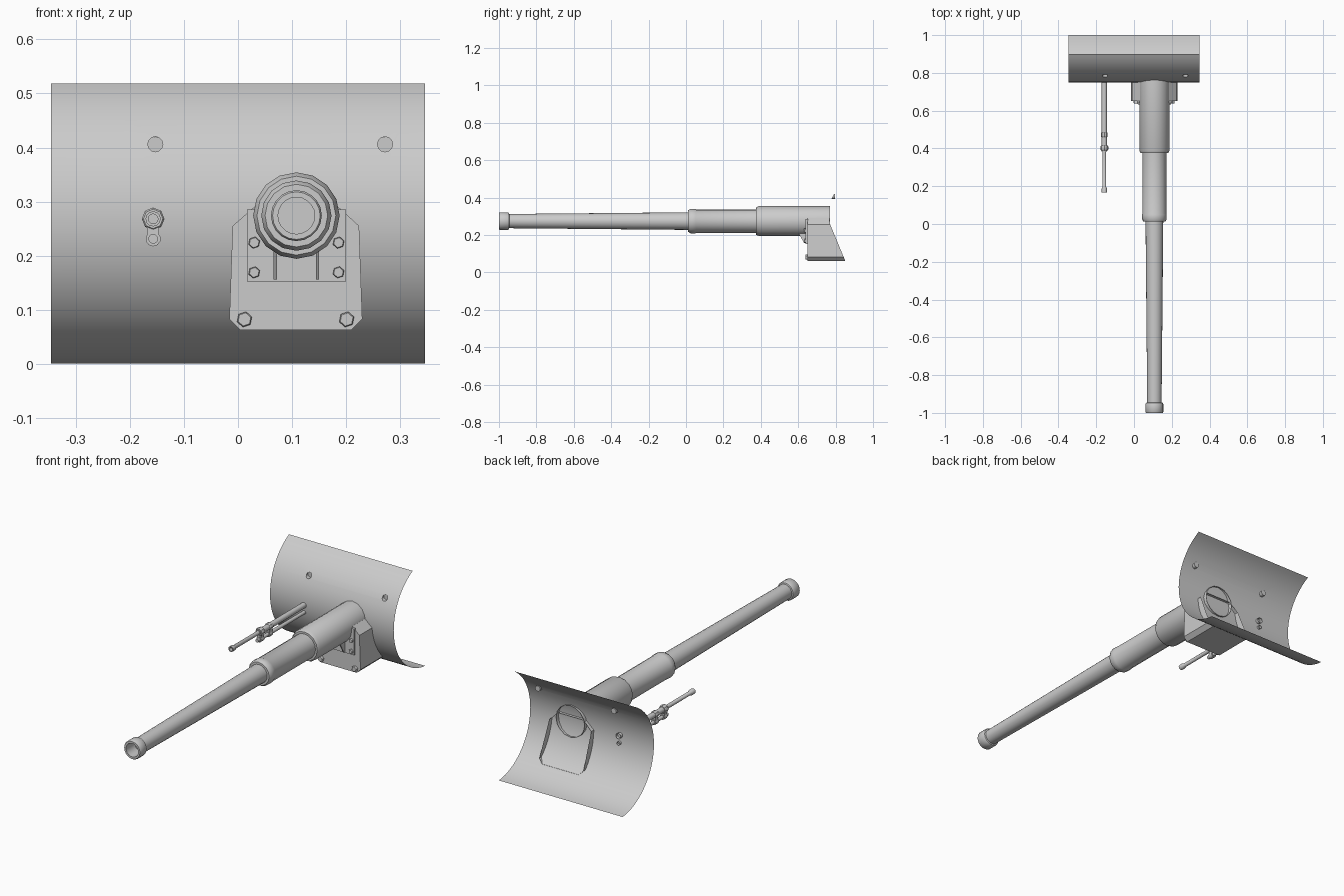
import bpy, bmesh, math
from mathutils import Vector

if "Cube" in bpy.data.objects:
    bpy.data.objects.remove(bpy.data.objects["Cube"])

steel = bpy.data.materials.new("grey_steel")
steel.diffuse_color = (0.6, 0.6, 0.6, 1)
steel.use_nodes = True
steel.node_tree.nodes["Principled BSDF"].inputs["Base Color"].default_value = steel.diffuse_color

SHIELD_R, SHIELD_Y, SHIELD_Z = 0.274, 1.024, 0.273   # arc of the curved shield
GUN_X, GUN_Z = 0.108, 0.274                          # main barrel axis
MG_X, MG_Z = -0.157, 0.268                           # small gun axis


def shield_y(z):
    return SHIELD_Y - math.sqrt(max(0, SHIELD_R ** 2 - (z - SHIELD_Z) ** 2))


def finish(name, bm, smooth=True, angle=32, recalc=True):
    bmesh.ops.remove_doubles(bm, verts=bm.verts, dist=1e-6)
    if recalc:
        bmesh.ops.recalc_face_normals(bm, faces=bm.faces)
    mesh = bpy.data.meshes.new(name)
    bm.to_mesh(mesh)
    bm.free()
    mesh.materials.append(steel)
    obj = bpy.data.objects.new(name, mesh)
    bpy.context.collection.objects.link(obj)
    if smooth:
        bpy.ops.object.select_all(action='DESELECT')
        obj.select_set(True)
        bpy.context.view_layer.objects.active = obj
        bpy.ops.object.shade_smooth_by_angle(angle=math.radians(angle))
    return obj


def lathe(name, profile, x, z, n=16, smooth=True, turn=0.0):
    """Revolve (radius, y) points around an axis along y."""
    bm = bmesh.new()
    rings = []
    for r, y in profile:
        rings.append([bm.verts.new((x + r * math.sin(turn + 2 * math.pi * i / n), y,
                                    z + r * math.cos(turn + 2 * math.pi * i / n)))
                      for i in range(n)])
    for a, b in zip(rings, rings[1:]):
        for i in range(n):
            j = (i + 1) % n
            bm.faces.new((a[i], a[j], b[j], b[i]))
    bmesh.ops.remove_doubles(bm, verts=bm.verts, dist=1e-6)
    bmesh.ops.dissolve_degenerate(bm, dist=1e-6, edges=bm.edges)
    return finish(name, bm, smooth, 40)


def box(name, x0, x1, y0, y1, z0, z1):
    bm = bmesh.new()
    bmesh.ops.create_cube(bm, size=1)
    for v in bm.verts:
        v.co = ((x0 + x1) / 2 + v.co.x * (x1 - x0), (y0 + y1) / 2 + v.co.y * (y1 - y0),
                (z0 + z1) / 2 + v.co.z * (z1 - z0))
    return finish(name, bm, False)


def circle(x, z, r, n=12):
    return [(x + r * math.sin(2 * math.pi * i / n), z + r * math.cos(2 * math.pi * i / n))
            for i in range(n)]


# Curved shield: flat sheet with two holes, sliced in strips and bent
PORTS = [(-0.153, 0.406), (0.272, 0.406)]
PORT_R = 0.014
bm = bmesh.new()
edges = []
loops = [[(-0.346, 0), (0.346, 0), (0.346, 0.518), (-0.346, 0.518)]]
loops += [circle(x, z, PORT_R) for x, z in PORTS]
for loop in loops:
    vs = [bm.verts.new((x, 0, z)) for x, z in loop]
    edges += [bm.edges.new((vs[i - 1], vs[i])) for i in range(len(vs))]
bmesh.ops.triangle_fill(bm, edges=edges, use_beauty=True, normal=(0, -1, 0))
for i in range(1, 28):
    z = SHIELD_Z + SHIELD_R * math.sin(math.radians(-85 + i * 149 / 28))
    bmesh.ops.bisect_plane(bm, geom=bm.verts[:] + bm.edges[:] + bm.faces[:],
                           plane_co=Vector((0, 0, z)), plane_no=Vector((0, 0, 1)))
for v in bm.verts:
    v.co.y = shield_y(v.co.z)
finish("shield", bm)

# Shallow cups behind the shield holes
for x, z in PORTS:
    bm = bmesh.new()
    pts = circle(x, z, PORT_R)
    front = [bm.verts.new((a, shield_y(b), b)) for a, b in pts]
    back = [bm.verts.new((a, 0.797, b)) for a, b in pts]
    for i in range(len(pts)):
        bm.faces.new((front[i - 1], front[i], back[i], back[i - 1]))
    bm.faces.new(back)
    finish("shield_port", bm)

# Main barrel, its two sleeves and the open rear collar
lathe("barrel", [(0, -0.93), (0.034, -0.93), (0.034, -1.0), (0.044, -1.0), (0.047, -0.996),
                 (0.047, -0.953), (0.044, -0.947), (0.038, -0.945), (0.047, 0.02)],
      GUN_X, GUN_Z, 20)
lathe("middle_sleeve", [(0.045, 0.012), (0.058, 0.012), (0.065, 0.024), (0.065, 0.05),
                        (0.063, 0.055), (0.063, 0.385)], GUN_X, GUN_Z)
lathe("rear_sleeve", [(0.06, 0.375), (0.073, 0.375), (0.080, 0.39), (0.080, 0.77)],
      GUN_X, GUN_Z)

# Mounting bracket: flat front, walls running back through the shield
outline = [(0.005, 0.062), (0.209, 0.062), (0.23, 0.083), (0.224, 0.255), (0.178, 0.297),
           (0.038, 0.297), (-0.010, 0.255), (-0.016, 0.083)]
bm = bmesh.new()
front = [bm.verts.new((x, 0.65, z)) for x, z in outline]
back = [bm.verts.new((x, 0.765 + 0.415 * max(0, 0.27 - z), z)) for x, z in outline]
bm.faces.new(front)
for i in range(len(outline)):
    bm.faces.new((front[i], front[i - 1], back[i - 1], back[i]))
finish("mount_bracket", bm, False)
box("mount_plate", 0.017, 0.200, 0.64, 0.652, 0.152, 0.285)

# Gusset ribs between the plate and the sleeve
for x in (0.069, 0.147):
    bm = bmesh.new()
    profile = [(0.642, 0.156), (0.632, 0.156), (0.60, 0.212), (0.60, 0.235), (0.642, 0.235)]
    sides = [[bm.verts.new((x + d, y, z)) for y, z in profile] for d in (-0.003, 0.003)]
    bm.faces.new(sides[0])
    bm.faces.new(sides[1])
    for i in range(len(profile)):
        bm.faces.new((sides[0][i - 1], sides[0][i], sides[1][i], sides[1][i - 1]))
    finish("gusset_rib", bm, False)

# Hexagonal bolts
bolts = [(x, z, 0.011, 0.632, 0.641) for x in (0.030, 0.186) for z in (0.169, 0.224)]
bolts += [(x, 0.082, 0.0145, 0.638, 0.651) for x in (0.012, 0.201)]
for x, z, r, y0, y1 in bolts:
    lathe("bolt", [(0, y0), (r * 0.85, y0), (r, y0 + 0.003), (r, y1)], x, z, 6, False, 0.2)

# Small gun: barrel with flared muzzle, jacket, lower tube
lathe("small_gun_barrel", [(0, 0.20), (0.009, 0.20), (0.009, 0.167), (0.014, 0.167),
                           (0.014, 0.188), (0.010, 0.196), (0.010, 0.40)], MG_X, MG_Z, 12)
lathe("small_gun_jacket", [(0.009, 0.385), (0.014, 0.385), (0.014, 0.765)], MG_X, MG_Z, 12)
lathe("lower_tube", [(0, 0.375), (0.009, 0.375), (0.009, 0.765)], MG_X, 0.231, 12)

# Clamps joining the two tubes
for y in (0.39, 0.46):
    r = 0.021 if y < 0.4 else 0.018
    lathe("clamp_ring", [(0.01, y), (r - 0.003, y), (r, y + 0.004), (r, y + 0.021),
                         (r - 0.003, y + 0.025), (0.01, y + 0.025)], MG_X, MG_Z, 8, False)
    lathe("clamp_foot", [(0.008, y), (0.014, y), (0.014, y + 0.025), (0.008, y + 0.025)],
          MG_X, 0.231, 10)
    box("clamp_web", MG_X - 0.011, MG_X + 0.011, y + 0.002, y + 0.023, 0.238, 0.256)
